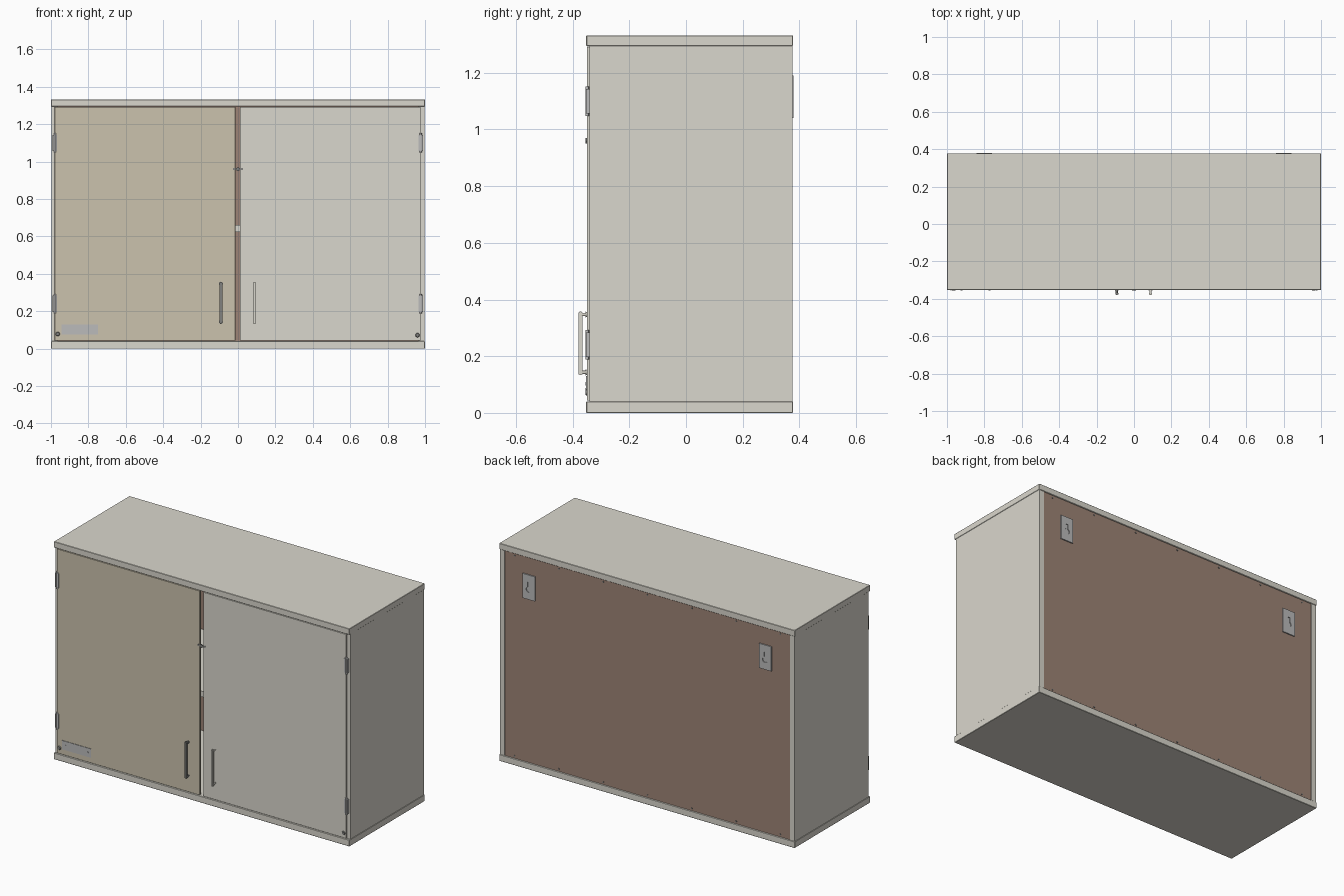
import bpy, bmesh, math
from mathutils import Matrix

if "Cube" in bpy.data.objects:
    bpy.data.objects.remove(bpy.data.objects["Cube"])

def material(name, rgb):
    m = bpy.data.materials.new(name)
    m.diffuse_color = (*rgb, 1)
    m.use_nodes = True
    m.node_tree.nodes["Principled BSDF"].inputs["Base Color"].default_value = m.diffuse_color
    return m

PAINT = material("cream_paint", (0.70, 0.68, 0.61))
TAN = material("tan_paint", (0.60, 0.54, 0.42))
BROWN = material("brown_board", (0.34, 0.23, 0.18))
STEEL = material("steel", (0.50, 0.50, 0.50))
DARK = material("dark_steel", (0.22, 0.22, 0.21))

def finish(name, bm, mat, smooth=False):
    me = bpy.data.meshes.new(name)
    bm.to_mesh(me)
    bm.free()
    ob = bpy.data.objects.new(name, me)
    bpy.context.collection.objects.link(ob)
    me.materials.append(mat)
    if smooth:
        bpy.context.view_layer.objects.active = ob
        bpy.ops.object.select_all(action='DESELECT')
        ob.select_set(True)
        bpy.ops.object.shade_smooth_by_angle(angle=math.radians(35))
    return ob

def add_box(bm, x, y, z):
    m = Matrix.Translation([(a + b) / 2 for a, b in (x, y, z)])
    m = m @ Matrix.Diagonal([b - a for a, b in (x, y, z)] + [1])
    bmesh.ops.create_cube(bm, size=1, matrix=m)

def box(name, x, y, z, mat, bevel=0.0):
    bm = bmesh.new()
    add_box(bm, x, y, z)
    if bevel:
        bmesh.ops.bevel(bm, geom=bm.edges[:], offset=bevel, segments=1, affect='EDGES')
    return finish(name, bm, mat)

def add_disc(bm, x, y, z, r, depth, r2=None, axis='Y', n=14):
    rot = Matrix.Rotation(math.pi / 2, 4, 'X') if axis == 'Y' else Matrix()
    bmesh.ops.create_cone(bm, cap_ends=True, segments=n, radius1=r, radius2=r if r2 is None else r2,
                          depth=depth, matrix=Matrix.Translation((x, y, z)) @ rot)

# Carcass boards
box("bottom_board", (-1, 1), (-0.352, 0.378), (0, 0.04), PAINT, 0.002)
box("top_board", (-1, 1), (-0.352, 0.378), (1.295, 1.332), PAINT, 0.002)
for s, side in ((-1, "left"), (1, "right")):
    box(side + "_side", sorted((s * 0.965, s * 0.998)), (-0.34, 0.375), (0.04, 1.295), PAINT)
box("back_panel", (-0.965, 0.965), (0.358, 0.372), (0.04, 1.295), BROWN)
box("shelf", (-0.965, 0.965), (-0.31, 0.358), (0.625, 0.66), PAINT)

# Doors with a narrow gap between them
box("left_door", (-0.98, -0.014), (-0.35, -0.338), (0.043, 1.292), TAN, 0.001)
box("right_door", (0.01, 0.977), (-0.35, -0.338), (0.043, 1.292), PAINT, 0.001)

# Door handles: upright bar on two flared posts
for x, name, mat in ((-0.092, "left_handle", DARK), (0.088, "right_handle", PAINT)):
    bm = bmesh.new()
    add_box(bm, (x - 0.008, x + 0.008), (-0.379, -0.365), (0.133, 0.357))
    bmesh.ops.bevel(bm, geom=bm.edges[:], offset=0.003, segments=2, affect='EDGES')
    for z in (0.143, 0.347):
        add_disc(bm, x, -0.36, z, 0.006, 0.018)
        add_disc(bm, x, -0.352, z, 0.008, 0.006, 0.011)
    finish(name, bm, mat, True)

# Hinges: leaves and a knuckle barrel
for x, side in ((-0.979, "left"), (0.977, "right")):
    for zc, level in ((0.24, "lower"), (1.10, "upper")):
        bm = bmesh.new()
        add_box(bm, (x - 0.012, x + 0.012), (-0.352, -0.339), (zc - 0.043, zc + 0.043))
        add_disc(bm, x, -0.349, zc, 0.006, 0.104, axis='Z', n=12)
        finish(f"{side}_{level}_hinge", bm, STEEL, True)

# Small metal plate, slightly crooked, with two screws
bm = bmesh.new()
add_box(bm, (-0.098, 0.098), (-0.353, -0.349), (-0.027, 0.027))
for x in (-0.075, 0.075):
    add_disc(bm, x, -0.3535, 0, 0.006, 0.003)
plate = finish("front_plate", bm, STEEL)
plate.location = (-0.847, 0, 0.103)

# Turn latch over the door gap, and small door stops in the lower corners
bm = bmesh.new()
add_box(bm, (-0.028, 0.026), (-0.353, -0.349), (0.955, 0.965))
add_disc(bm, 0, -0.352, 0.96, 0.01, 0.005)
finish("turn_latch", bm, DARK)
for x, z, side in ((-0.964, 0.078, "left"), (0.96, 0.072, "right")):
    bm = bmesh.new()
    add_disc(bm, x, -0.351, z, 0.013, 0.008, 0.009)
    finish(side + "_door_stop", bm, DARK, True)

# Wall hanging plates with a keyhole cut through
for s, side in ((-1, "left"), (1, "right")):
    x = s * 0.8
    plate = box(side + "_hanger_plate", (x - 0.042, x + 0.042), (0.370, 0.379), (1.04, 1.19), STEEL)
    bm = bmesh.new()
    # keyhole outline: round opening with a narrow slot above
    pts = [(-0.007, 1.145), (0.007, 1.145)]
    for i in range(15):
        a = math.radians(65 - i * 310 / 14)
        pts.append((0.017 * math.cos(a), 1.10 + 0.017 * math.sin(a)))
    face = bm.faces.new([bm.verts.new((x + px, 0.374, pz)) for px, pz in pts])
    ext = bmesh.ops.extrude_face_region(bm, geom=[face])
    moved = [v for v in ext["geom"] if isinstance(v, bmesh.types.BMVert)]
    bmesh.ops.translate(bm, verts=moved, vec=(0, 0.02, 0))
    bmesh.ops.recalc_face_normals(bm, faces=bm.faces[:])
    cutter = finish(side + "_keyhole_cutter", bm, DARK)
    cutter.hide_render = True
    cutter.hide_set(True)
    mod = plate.modifiers.new("keyhole", 'BOOLEAN')
    mod.object = cutter
    mod.operation = 'DIFFERENCE'
    mod.solver = 'EXACT'

# Nail heads around the back panel
bm = bmesh.new()
for i in range(7):
    for z in (0.055, 1.28):
        add_disc(bm, -0.9 + i * 0.3, 0.3725, z, 0.005, 0.005, n=8)
finish("back_nails", bm, DARK)
